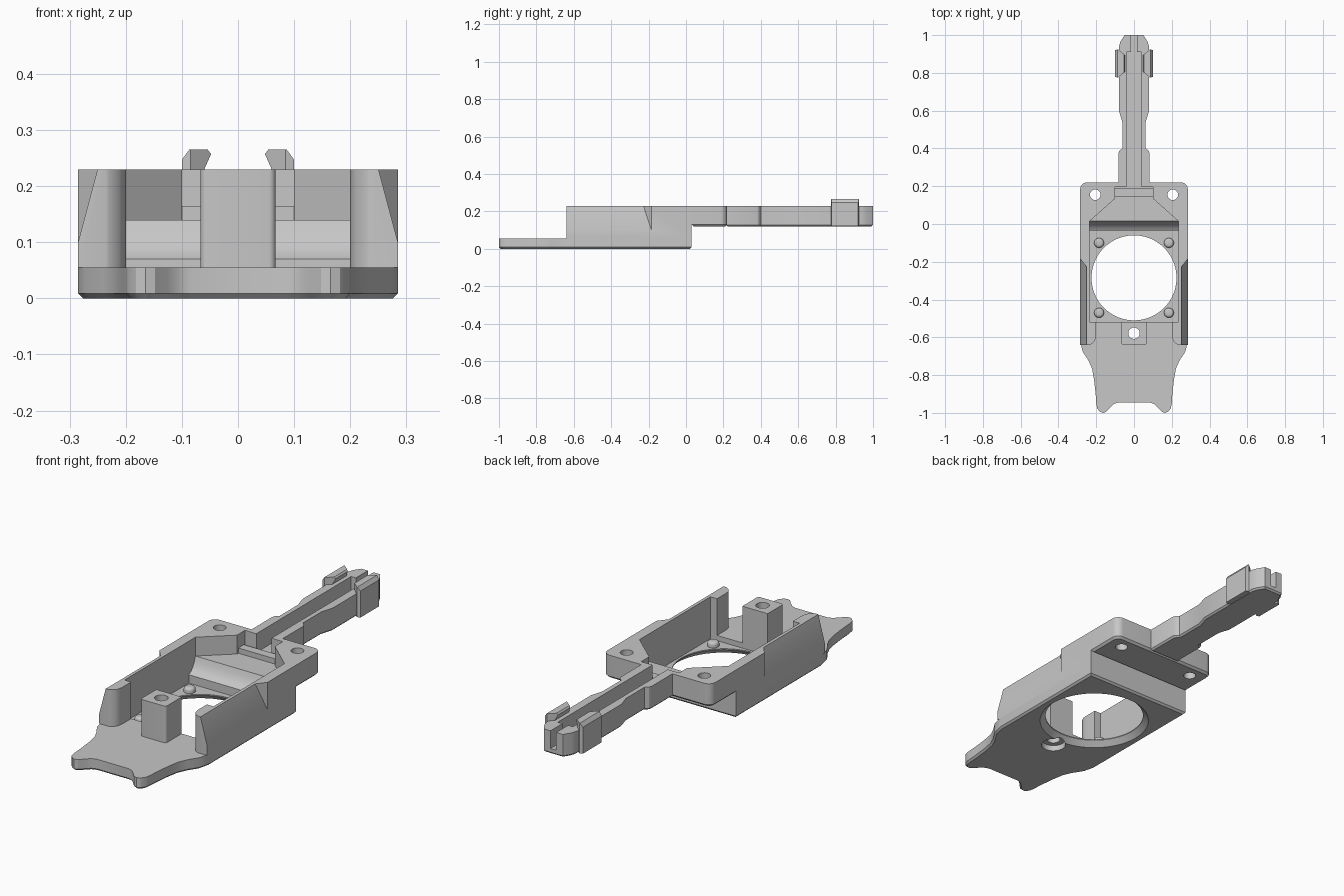
import bpy, bmesh, math

if "Cube" in bpy.data.objects:
    bpy.data.objects.remove(bpy.data.objects["Cube"])

grey = bpy.data.materials.new("plain_grey")
grey.use_nodes = True
grey.diffuse_color = (0.57, 0.57, 0.57, 1)
grey.node_tree.nodes["Principled BSDF"].inputs["Base Color"].default_value = (0.57, 0.57, 0.57, 1)

PLACE = {"x": lambda a, b, c: (c, a, b), "y": lambda a, b, c: (a, c, b), "z": lambda a, b, c: (a, b, c)}


def to_object(name, bm):
    bmesh.ops.recalc_face_normals(bm, faces=bm.faces)
    mesh = bpy.data.meshes.new(name)
    bm.to_mesh(mesh)
    bm.free()
    mesh.materials.append(grey)
    ob = bpy.data.objects.new(name, mesh)
    bpy.context.collection.objects.link(ob)
    return ob


def prism(name, pts, lo, hi, axis="z", chamfer=0, fillet=0, where=None, lean=(0, 0)):
    """Extrude an outline; optionally fillet upright edges and chamfer the bottom."""
    place = PLACE[axis]
    bm = bmesh.new()
    low = [bm.verts.new(place(a, b, lo)) for a, b in pts]
    high = [bm.verts.new(place(a + lean[0], b + lean[1], hi)) for a, b in pts]
    bm.faces.new(low[::-1])
    bm.faces.new(high)
    for i in range(len(pts)):
        j = (i + 1) % len(pts)
        bm.faces.new((low[i], low[j], high[j], high[i]))
    bmesh.ops.recalc_face_normals(bm, faces=bm.faces)
    if fillet:
        edges = [e for e in bm.edges if abs(e.verts[0].co.z - e.verts[1].co.z) > 1e-4
                 and where(e.verts[0].co)]
        bmesh.ops.bevel(bm, geom=edges, offset=fillet, segments=6, profile=0.5, affect="EDGES")
    if chamfer:
        edges = [e for e in bm.edges if all(abs(v.co.z - lo) < 1e-5 for v in e.verts)]
        bmesh.ops.bevel(bm, geom=edges, offset=chamfer, segments=1, affect="EDGES")
    return to_object(name, bm)


def mirrored(half):
    return half + [(-x, y) for x, y in reversed(half)]


def rect(w, y0, y1):
    return mirrored([(w, y0), (w, y1)])


def cone(name, x, y, z0, z1, r0, r1, n=32):
    bm = bmesh.new()
    bmesh.ops.create_cone(bm, cap_ends=True, segments=n, radius1=r0, radius2=r1, depth=z1 - z0)
    bmesh.ops.translate(bm, verts=bm.verts, vec=(x, y, (z0 + z1) / 2))
    return to_object(name, bm)


def combine(target, other, operation="DIFFERENCE"):
    mod = target.modifiers.new("combine", "BOOLEAN")
    mod.operation, mod.solver, mod.object = operation, "EXACT", other
    bpy.context.view_layer.objects.active = target
    bpy.ops.object.modifier_apply(modifier=mod.name)
    bpy.data.objects.remove(other)


# Base plate with two front lobes, a sunken floor and a large flared opening
outline = [(.285, .03), (.285, -.62), (.272, -.675), (.24, -.725), (.222, -.765), (.212, -.82),
           (.203, -.9), (.2, -.95), (.195, -.975), (.182, -.993), (.165, -1), (.148, -.995),
           (.125, -.97), (.107, -.953), (.085, -.945)]
base = prism("base_plate", mirrored(outline), 0, .055, chamfer=.009)
combine(base, prism("cut", rect(.235, -.52, .015), .03, .3))
combine(base, cone("cut", 0, -.285, -.1, .12, .225, .225, 96))
combine(base, cone("cut", 0, -.285, -.005, .03, .255, .22, 96))

# Side walls with rounded front tips and a closed back
walls = prism("side_walls", rect(.285, -.64, .03), .055, .23)
mouth = [(.25, -.7), (.25, -.645), (.23, -.638), (.212, -.625), (.203, -.608),
         (.2, -.585), (.2, -.5)]
combine(walls, prism("cut", mirrored(mouth), .01, .3))
combine(walls, prism("cut", rect(.235, -.52, .015), .01, .3))

# Slanted relief on the outside of each side wall
for s in (-1, 1):
    wedge = [(s * x, y) for x, y in [(.285, -.7), (.35, -.7), (.35, -.105), (.285, -.185)]]
    combine(walls, prism("cut", wedge, .1, .25, lean=(-s * .04, -.049)))

# Raised rear block with rounded corners and screw holes
block = prism("rear_block", rect(.285, .03, .22), .12, .23, chamfer=.01,
              fillet=.035, where=lambda c: c.y > .1)
for s in (-1, 1):
    combine(block, cone("cut", s * .205, .155, .05, .3, .028, .028))

# Tapering rear pocket and arm channel
for part in (walls, block):
    combine(part, prism("cut", mirrored([(.23, 0), (.235, .015), (.1, .135), (.1, .195)]), .14, .3))
combine(block, prism("cut", rect(.04, .15, .3), .14, .3))

# Front post with a screw hole running down through the base
post = prism("center_post", rect(.067, -.64, -.52), .03, .23, fillet=.012,
             where=lambda c: c.y < -.6)
for part in (base, post):
    combine(part, cone("cut", 0, -.578, -.1, .3, .03, .03))
combine(base, cone("cut", 0, -.578, -.01, .028, .055, .055))

# Curved ramp rising to the rear pocket, and the cross ridge
ramp = prism("ramp", [(.02, .03), (-.035, .03), (-.035, .07), (-.018, .08), (-.004, .096),
                      (.007, .117), (.015, .14), (.02, .14)], -.235, .235, axis="x")
ridge = prism("cross_ridge", rect(.1, .145, .187), .135, .165)
parts = [base, walls, block, post, ramp, ridge]

# Locating pins with domed tops
for x in (-.185, .185):
    for y in (-.1, -.47):
        pin = cone("locating_pin", x, y, .025, .055, .026, .026, 24)
        bm = bmesh.new()
        bm.from_mesh(pin.data)
        top = [e for e in bm.edges if all(v.co.z > .05 for v in e.verts)]
        bmesh.ops.bevel(bm, geom=top, offset=.014, segments=4, profile=.5, affect="EDGES")
        bm.to_mesh(pin.data)
        bm.free()
        parts.append(pin)

# Long arm with a necked outline, a channel and a narrow slot at the tip
arm_side = [(.082, .215), (.082, .375), (.077, .388), (.062, .4), (.062, .54), (.08, .6),
            (.08, .94), (.072, .965), (.05, 1)]
arm = prism("arm", mirrored(arm_side), .12, .23, chamfer=.008)
combine(arm, prism("cut", rect(.04, .1, .91), .14, .3))
combine(arm, prism("cut", rect(.015, .88, 1.1), .145, .3))
parts.append(arm)

# Clip teeth either side of the arm end, pointed at both ends
section = [(.06, .121), (.1, .121), (.1, .247), (.087, .265), (.054, .265), (.048, .257), (.06, .23)]
plan = [(.11, .782), (.085, .775), (.04, .812), (.04, .888), (.085, .925), (.11, .918)]
for s in (-1, 1):
    clip = prism("clip_tooth", [(s * x, z) for x, z in section], .7, 1, axis="y")
    combine(clip, prism("cut", [(s * x, y) for x, y in plan], .05, .4), "INTERSECT")
    parts.append(clip)

# Smooth the rounded faces, keep the edges crisp
for ob in parts:
    bpy.ops.object.select_all(action="DESELECT")
    ob.select_set(True)
    bpy.context.view_layer.objects.active = ob
    bpy.ops.object.shade_smooth_by_angle(angle=math.radians(28))
